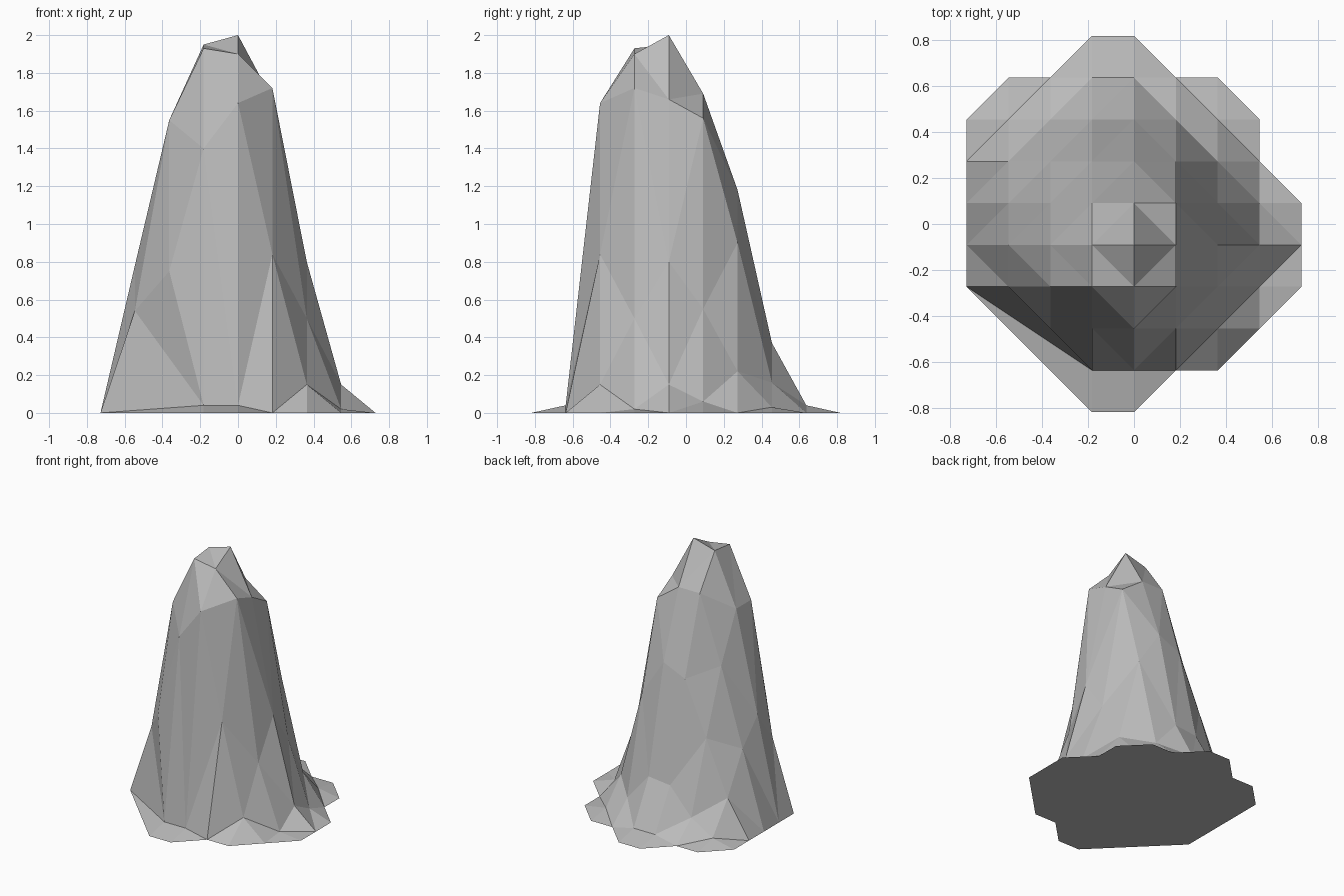
import bpy
import bmesh

# Remove the default cube only
default_cube = bpy.data.objects.get("Cube")
if default_cube:
    bpy.data.objects.remove(default_cube, do_unlink=True)


def make_material(name, colour):
    material = bpy.data.materials.new(name)
    material.use_nodes = True
    material.diffuse_color = colour
    material.node_tree.nodes["Principled BSDF"].inputs["Base Color"].default_value = colour
    return material


rock_grey = make_material("rock grey", (0.5, 0.5, 0.5, 1.0))

# Peak heights in hundredths on a square lattice, front row first; X is open ground
X = None
HEIGHTS = [
    [X, X, X, 0, 0, X, X, X, X],
    [X, X, X, 4, 4, 0, 0, X, X],
    [X, X, 75, 140, 164, 84, 15, 0, X],
    [0, 54, 155, 193, 190, 172, 50, 2, 0],
    [0, 78, 155, 195, 200, 166, 80, 15, 0],
    [0, 59, 118, 169, 169, 156, 55, 6, 0],
    [0, 28, 69, 110, 118, 90, 22, 0, X],
    [0, 4, 15, 35, 37, 16, 3, 0, X],
    [X, 0, 0, 4, 4, 0, 0, X, X],
    [X, X, X, 0, 0, X, X, X, X],
]
STEP = 0.182
ROWS, COLUMNS = len(HEIGHTS), len(HEIGHTS[0])

bm = bmesh.new()
grid = {}
for row, line in enumerate(HEIGHTS):
    for column, height in enumerate(line):
        if height is not None:
            x = (column - (COLUMNS - 1) / 2) * STEP
            y = (row - (ROWS - 1) / 2) * STEP
            grid[column, row] = bm.verts.new((x, y, height / 100))

# Rock slopes: split each cell along the diagonal that follows the contour
for row in range(ROWS - 1):
    for column in range(COLUMNS - 1):
        keys = [(column, row), (column + 1, row),
                (column + 1, row + 1), (column, row + 1)]
        corners = [grid[key] for key in keys if key in grid]
        if len(corners) == 3:
            bm.faces.new(corners)
        elif len(corners) == 4:
            a, b, c, d = corners
            if abs(a.co.z - c.co.z) <= abs(b.co.z - d.co.z):
                triangles = [(a, b, c), (a, c, d)]
            else:
                triangles = [(a, b, d), (b, c, d)]
            for triangle in triangles:
                bm.faces.new(triangle)

# Broad front buttress that spans several cells
foot, shoulder, rib = grid[0, 3], grid[1, 3], grid[2, 2]
toe, ground = grid[3, 1], grid[3, 0]
for triangle in [(foot, toe, shoulder), (shoulder, toe, rib), (foot, ground, toe)]:
    bm.faces.new(triangle)

# Flat underside
rim = [edge for edge in bm.edges if edge.is_boundary]
bmesh.ops.holes_fill(bm, edges=rim, sides=0)
bmesh.ops.recalc_face_normals(bm, faces=bm.faces)

mesh = bpy.data.meshes.new("rock_peak")
bm.to_mesh(mesh)
bm.free()
mesh.materials.append(rock_grey)
rock_peak = bpy.data.objects.new("rock_peak", mesh)
bpy.context.collection.objects.link(rock_peak)
